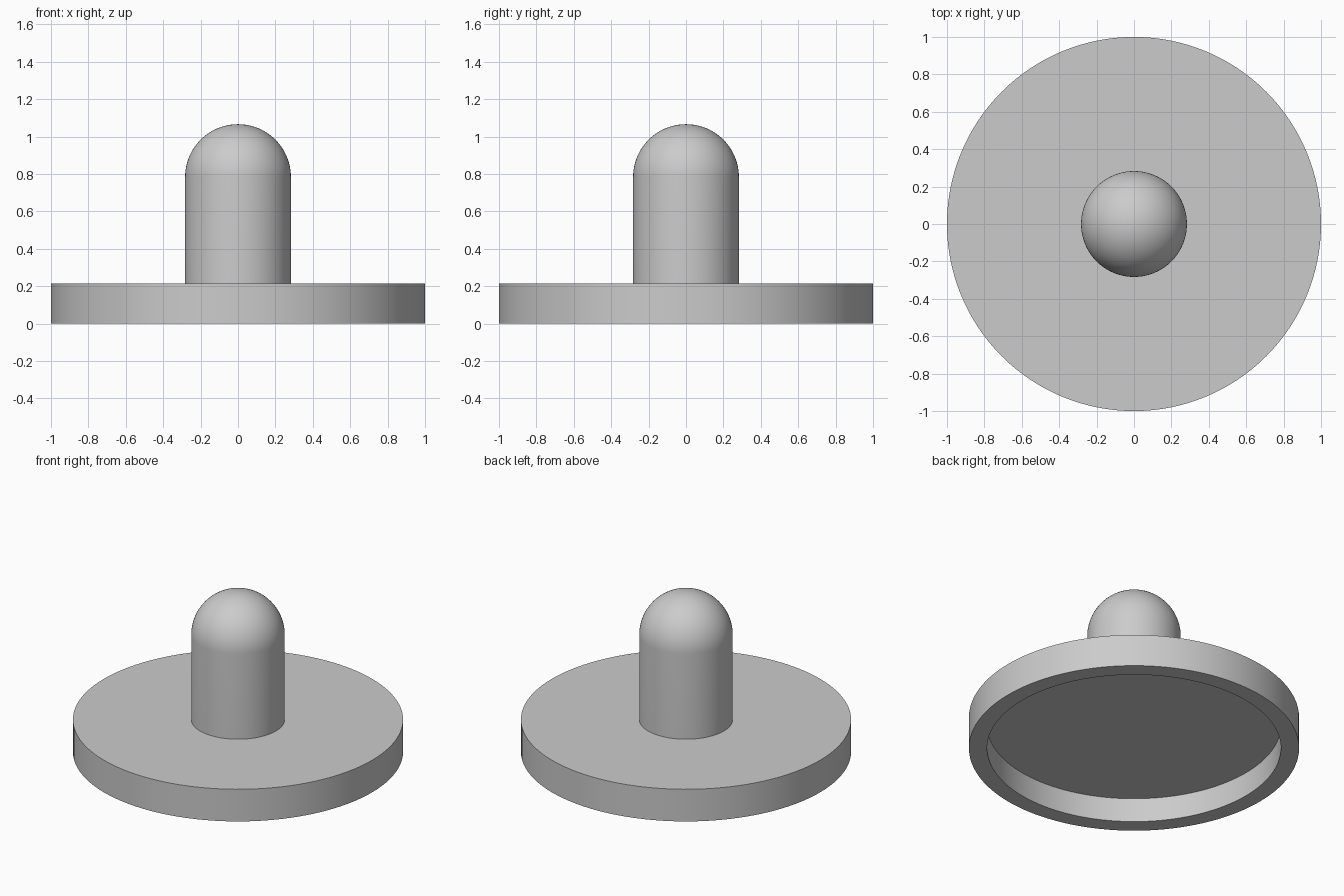
import bpy, bmesh, math

cube = bpy.data.objects.get("Cube")
if cube:
    bpy.data.objects.remove(cube, do_unlink=True)

grey = bpy.data.materials.new("plain_grey")
grey.use_nodes = True
colour = (0.6, 0.6, 0.6, 1)
grey.diffuse_color = colour
grey.node_tree.nodes["Principled BSDF"].inputs["Base Color"].default_value = colour


def lathe(name, profile, steps=128):
    """Spin an (r, z) profile, listed from bottom to top outside, around z."""
    bm = bmesh.new()
    verts = [bm.verts.new((r, 0, z)) for r, z in profile]
    edges = [bm.edges.new(pair) for pair in zip(verts, verts[1:])]
    bmesh.ops.spin(bm, geom=verts + edges, cent=(0, 0, 0), axis=(0, 0, 1),
                   angle=math.tau, steps=steps, use_duplicate=False)
    bmesh.ops.remove_doubles(bm, verts=bm.verts, dist=1e-5)
    bmesh.ops.recalc_face_normals(bm, faces=bm.faces)
    mesh = bpy.data.meshes.new(name)
    bm.to_mesh(mesh)
    bm.free()
    mesh.materials.append(grey)
    obj = bpy.data.objects.new(name, mesh)
    bpy.context.collection.objects.link(obj)
    bpy.ops.object.select_all(action='DESELECT')
    obj.select_set(True)
    bpy.context.view_layer.objects.active = obj
    bpy.ops.object.shade_smooth_by_angle(angle=math.radians(30))
    return obj


# Round base, hollowed out underneath
base_top, recess_top, rim_inner = 0.215, 0.16, 0.89
lathe("base", [(0, recess_top), (rim_inner, recess_top), (rim_inner, 0),
               (1, 0), (1, base_top), (0, base_top)])

# Upright post with a hemispherical cap
radius, dome_z = 0.283, 0.783
dome = [(radius * math.cos(a), dome_z + radius * math.sin(a))
        for a in (i * math.pi / 48 for i in range(24))]
lathe("domed_post", [(0, base_top - 0.02), (radius, base_top - 0.02)]
      + dome + [(0, dome_z + radius)])
